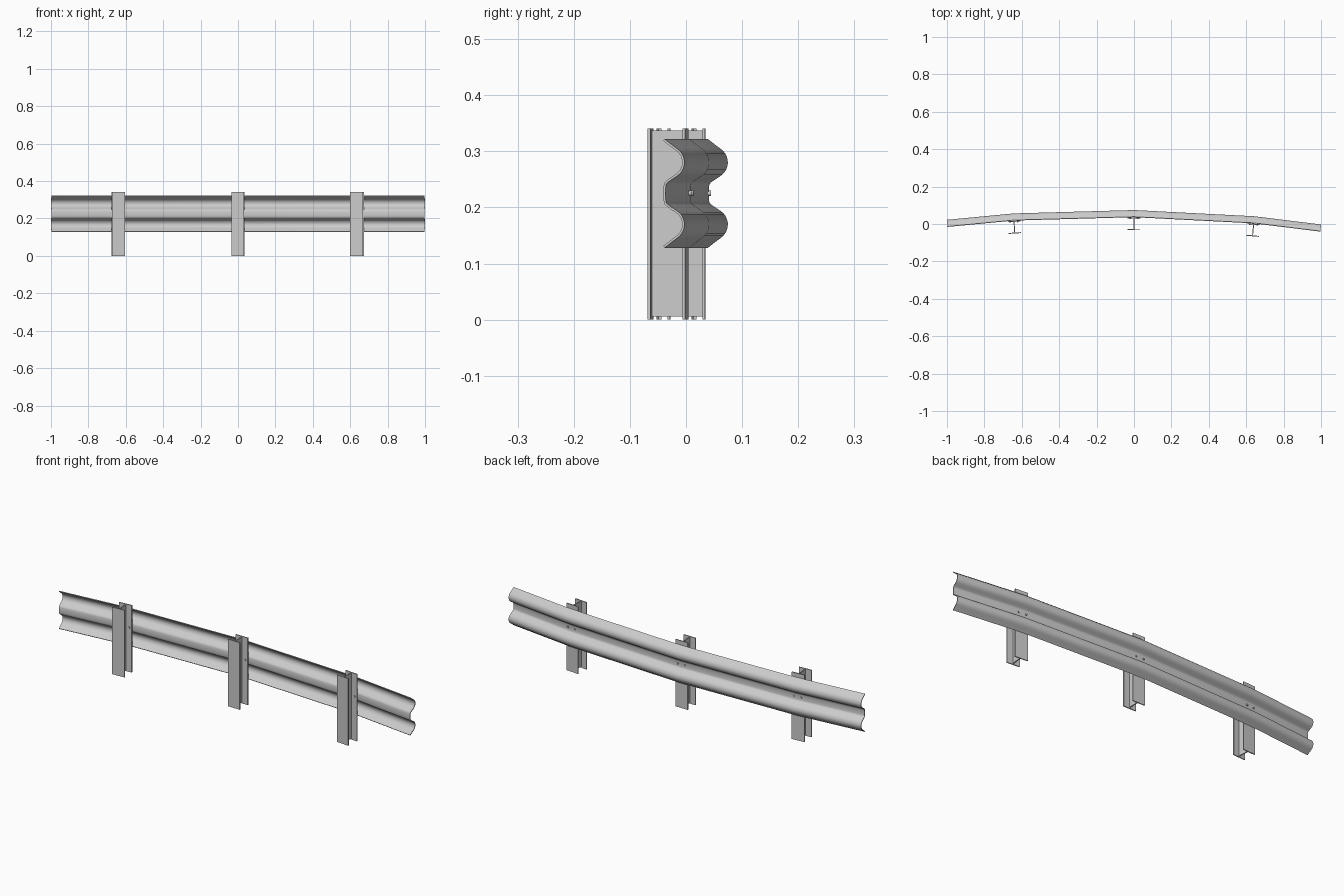
import bpy, bmesh, math
from mathutils import Vector, Matrix

if "Cube" in bpy.data.objects:
    bpy.data.objects.remove(bpy.data.objects["Cube"])

# back line of the rail in plan view: two ends and three post positions
PATH = [Vector(p) for p in ((-0.997, -0.014), (-0.642, 0.020), (0, 0.038),
                            (0.64, 0.005), (0.996, -0.039))]
MID = 0.225


def tangent(i):
    a = (PATH[i] - PATH[i - 1]).normalized() if i > 0 else Vector((0, 0))
    b = (PATH[i + 1] - PATH[i]).normalized() if i < len(PATH) - 1 else Vector((0, 0))
    return (a + b).normalized()


def finish(name, bm):
    bmesh.ops.recalc_face_normals(bm, faces=bm.faces)
    me = bpy.data.meshes.new(name)
    bm.to_mesh(me)
    bm.free()
    ob = bpy.data.objects.new(name, me)
    bpy.context.collection.objects.link(ob)
    return ob


def smooth(ob):
    bpy.ops.object.select_all(action='DESELECT')
    ob.select_set(True)
    bpy.context.view_layer.objects.active = ob
    bpy.ops.object.shade_smooth_by_angle(angle=math.radians(35))


# W-beam profile: (outward depth, height above middle), upper half
half = [(0.003, 0.012), (0.007, 0.020), (0.022, 0.030), (0.031, 0.038),
        (0.0355, 0.048), (0.0365, 0.056), (0.0345, 0.066), (0.028, 0.076),
        (0.015, 0.086), (0.001, 0.097)]
ctrl = [Vector((d, -z)) for d, z in reversed(half)] + [Vector(p) for p in half]
profile = []
for i in range(len(ctrl) - 1):
    p0, p1, p2, p3 = (ctrl[min(max(i + k, 0), len(ctrl) - 1)] for k in (-1, 0, 1, 2))
    for t in (0, 0.5):
        profile.append(0.5 * (2 * p1 + (p2 - p0) * t + (2 * p0 - 5 * p1 + 4 * p2 - p3) * t ** 2
                              + (3 * p1 - p0 - 3 * p2 + p3) * t ** 3))
profile.append(ctrl[-1])

# closed section with sheet thickness, offset toward the posts
inner = []
for i, p in enumerate(profile):
    d = profile[min(i + 1, len(profile) - 1)] - profile[max(i - 1, 0)]
    inner.append(p - Vector((d.y, -d.x)).normalized() * 0.004)
section = profile + inner[::-1]

# rail: section swept along the bent path
bm = bmesh.new()
rings = []
for i, c in enumerate(PATH):
    t = tangent(i)
    n = Vector((-t.y, t.x))
    rings.append([bm.verts.new((c.x + n.x * s.x, c.y + n.y * s.x, MID + s.y)) for s in section])
N = len(section)
for a, b in zip(rings, rings[1:]):
    for k in range(N):
        bm.faces.new((a[k], a[(k + 1) % N], b[(k + 1) % N], b[k]))
for r in (rings[0], rings[-1]):
    for k in range(N // 2 - 1):
        bm.faces.new((r[k], r[k + 1], r[N - 2 - k], r[N - 1 - k]))
smooth(finish("guard_rail", bm))


def box(bm, size, centre):
    m = Matrix.Translation(centre) @ Matrix.Diagonal((*size, 1))
    bmesh.ops.create_cube(bm, size=1, matrix=m)


# I-beam posts and their bolts, turned to follow the rail
for i, side in ((1, "left"), (2, "middle"), (3, "right")):
    t = tangent(i)
    place = Matrix.Translation((PATH[i].x, PATH[i].y, 0)) @ Matrix.Rotation(math.atan2(t.y, t.x), 4, 'Z')
    bm = bmesh.new()
    for y in (-0.006, -0.0685):
        box(bm, (0.068, 0.005, 0.341), (0, y, 0.1705))
    box(bm, (0.005, 0.060, 0.332), (0, -0.037, 0.1715))
    finish(side + "_post", bm).matrix_world = place

    bm = bmesh.new()
    for x in (-0.02, 0.02):
        for r, y, length in ((0.003, -0.003, 0.016), (0.005, -0.010, 0.004), (0.005, 0.0045, 0.004)):
            m = Matrix.Translation((x, y, MID)) @ Matrix.Rotation(math.pi / 2, 4, 'X')
            bmesh.ops.create_cone(bm, cap_ends=True, segments=12, radius1=r, radius2=r,
                                  depth=length, matrix=m)
    bolts = finish(side + "_bolts", bm)
    bolts.matrix_world = place
    smooth(bolts)
